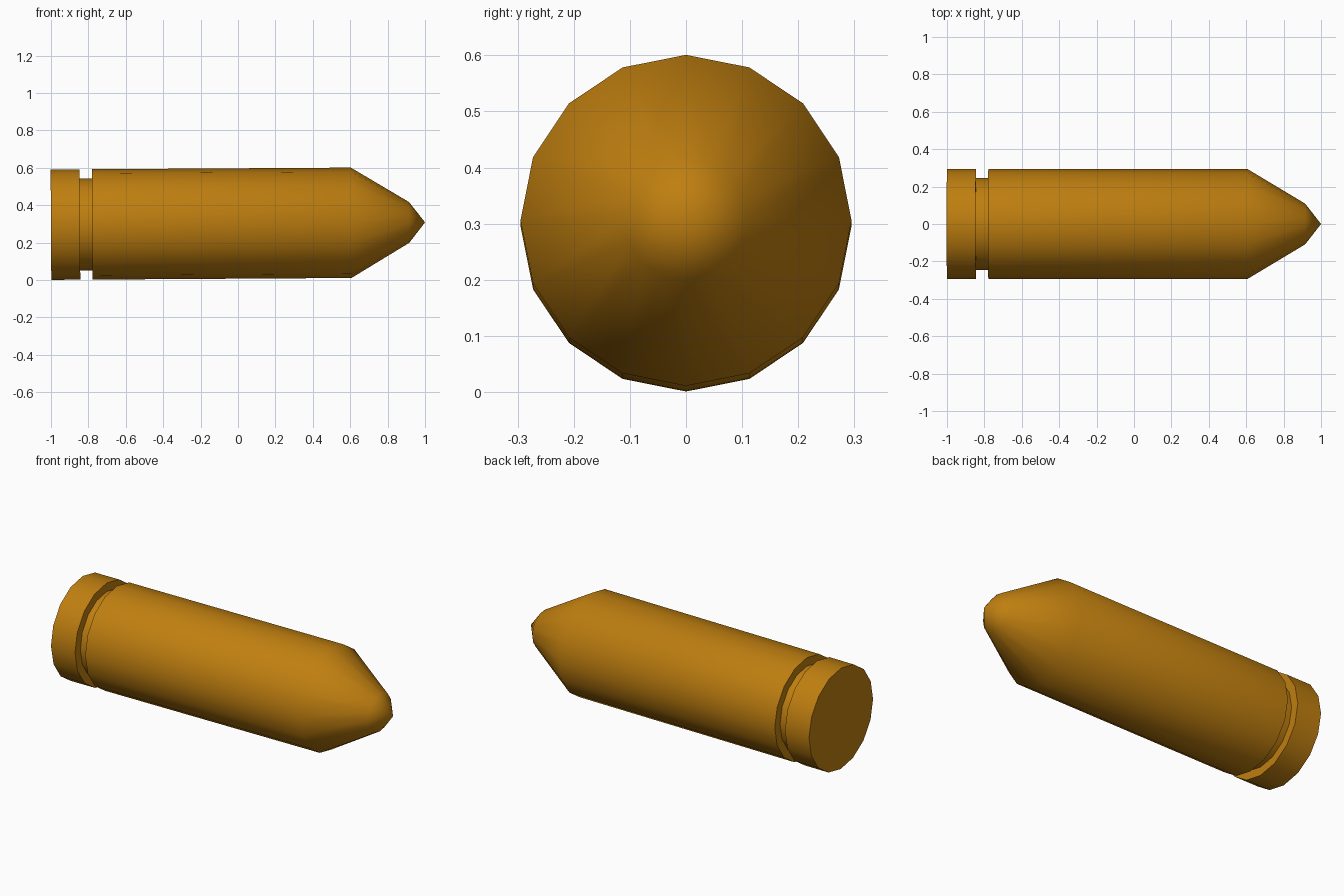
import bpy, bmesh, math
from mathutils import Vector

if "Cube" in bpy.data.objects:
    bpy.data.objects.remove(bpy.data.objects["Cube"])

SIDES = 16
SLOPE = 0.0062  # the axis rises very slightly towards the nose

# Profile from base to nose: (x, radius)
PROFILE = [(-1.0, 0.295), (-0.845, 0.295), (-0.845, 0.246), (-0.779, 0.246),
           (-0.779, 0.295), (0.605, 0.295), (0.915, 0.109)]

brass = bpy.data.materials.new("brass")
brass.diffuse_color = (0.52, 0.21, 0.005, 1)
brass.use_nodes = True
brass.node_tree.nodes["Principled BSDF"].inputs["Base Color"].default_value = brass.diffuse_color


def point(x, r, a):
    z = 0.296 + SLOPE * (x + 1)
    # rings stay square to the tilted axis
    return Vector((x - SLOPE * r * math.cos(a), r * math.sin(a), z + r * math.cos(a)))


bm = bmesh.new()
rings = [[bm.verts.new(point(x, r, math.tau * i / SIDES)) for i in range(SIDES)]
         for x, r in PROFILE]

# Flat base, casing wall with groove, and cone
bm.faces.new(rings[0])
for a, b in zip(rings, rings[1:]):
    for i in range(SIDES):
        j = (i + 1) % SIDES
        bm.faces.new((a[i], a[j], b[j], b[i]))

# Pointed tip
tip = bm.verts.new(point(1.0, 0, 0))
for i in range(SIDES):
    bm.faces.new((rings[-1][i], rings[-1][(i + 1) % SIDES], tip))

bmesh.ops.recalc_face_normals(bm, faces=bm.faces)
mesh = bpy.data.meshes.new("cartridge")
bm.to_mesh(mesh)
bm.free()
mesh.materials.append(brass)
cartridge = bpy.data.objects.new("cartridge", mesh)
bpy.context.collection.objects.link(cartridge)

# Smooth body and nose, sharp base and groove
bpy.context.view_layer.objects.active = cartridge
cartridge.select_set(True)
bpy.ops.object.shade_smooth_by_angle(angle=math.radians(45))
